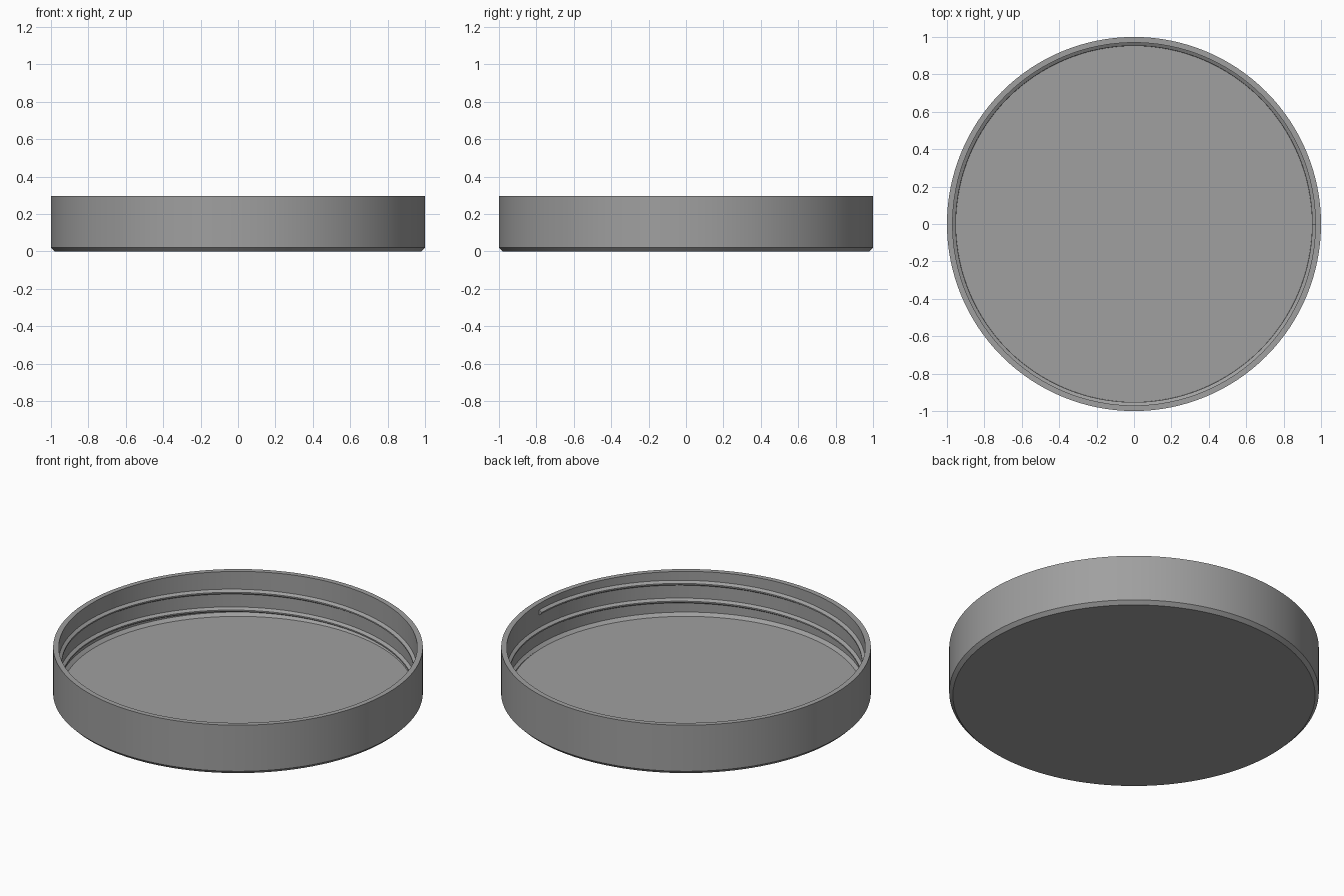
import bpy, bmesh, math

if "Cube" in bpy.data.objects:
    bpy.data.objects.remove(bpy.data.objects["Cube"])

SEGMENTS = 128
grey = bpy.data.materials.new("neutral_grey")
grey.diffuse_color = (0.35, 0.35, 0.35, 1)
grey.use_nodes = True
grey.node_tree.nodes["Principled BSDF"].inputs["Base Color"].default_value = grey.diffuse_color


def finish(name, bm):
    bmesh.ops.recalc_face_normals(bm, faces=bm.faces)
    mesh = bpy.data.meshes.new(name)
    bm.to_mesh(mesh)
    bm.free()
    mesh.materials.append(grey)
    obj = bpy.data.objects.new(name, mesh)
    bpy.context.collection.objects.link(obj)
    bpy.ops.object.select_all(action='DESELECT')
    obj.select_set(True)
    bpy.context.view_layer.objects.active = obj
    bpy.ops.object.shade_smooth_by_angle(angle=math.radians(25))
    return obj


def ring(bm, profile, angle, lift=0.0):
    c, s = math.cos(angle), math.sin(angle)
    return [bm.verts.new((r * c, r * s, z + lift)) for r, z in profile]


# Cap: chamfered base, thin wall, and bevelled inner floor corner
profile = [(0.98, 0), (1, 0.02), (1, 0.295), (0.97, 0.295),
           (0.97, 0.052), (0.952, 0.035)]
bm = bmesh.new()
rings = [ring(bm, profile, math.tau * i / SEGMENTS) for i in range(SEGMENTS)]
for i in range(SEGMENTS):
    a, b = rings[i], rings[(i + 1) % SEGMENTS]
    for j in range(len(profile) - 1):
        bm.faces.new((a[j], b[j], b[j + 1], a[j + 1]))
bm.faces.new([r[0] for r in rings])     # underside
bm.faces.new([r[-1] for r in rings])    # inner floor
finish("cap", bm)

# Internal screw thread: two turns rising counter-clockwise from the floor
tooth = [(0.975, -0.018), (0.953, -0.004), (0.953, 0.004), (0.975, 0.018)]
turns, pitch, start_z = 2, 0.106, 0.031
steps = SEGMENTS * turns
bm = bmesh.new()
rings = [ring(bm, tooth, math.tau * i / SEGMENTS, start_z + pitch * i / SEGMENTS)
         for i in range(steps + 1)]
for a, b in zip(rings, rings[1:]):
    for j in range(4):
        k = (j + 1) % 4
        bm.faces.new((a[j], b[j], b[k], a[k]))
bm.faces.new(rings[0])
bm.faces.new(rings[-1])
finish("inner_thread", bm)
